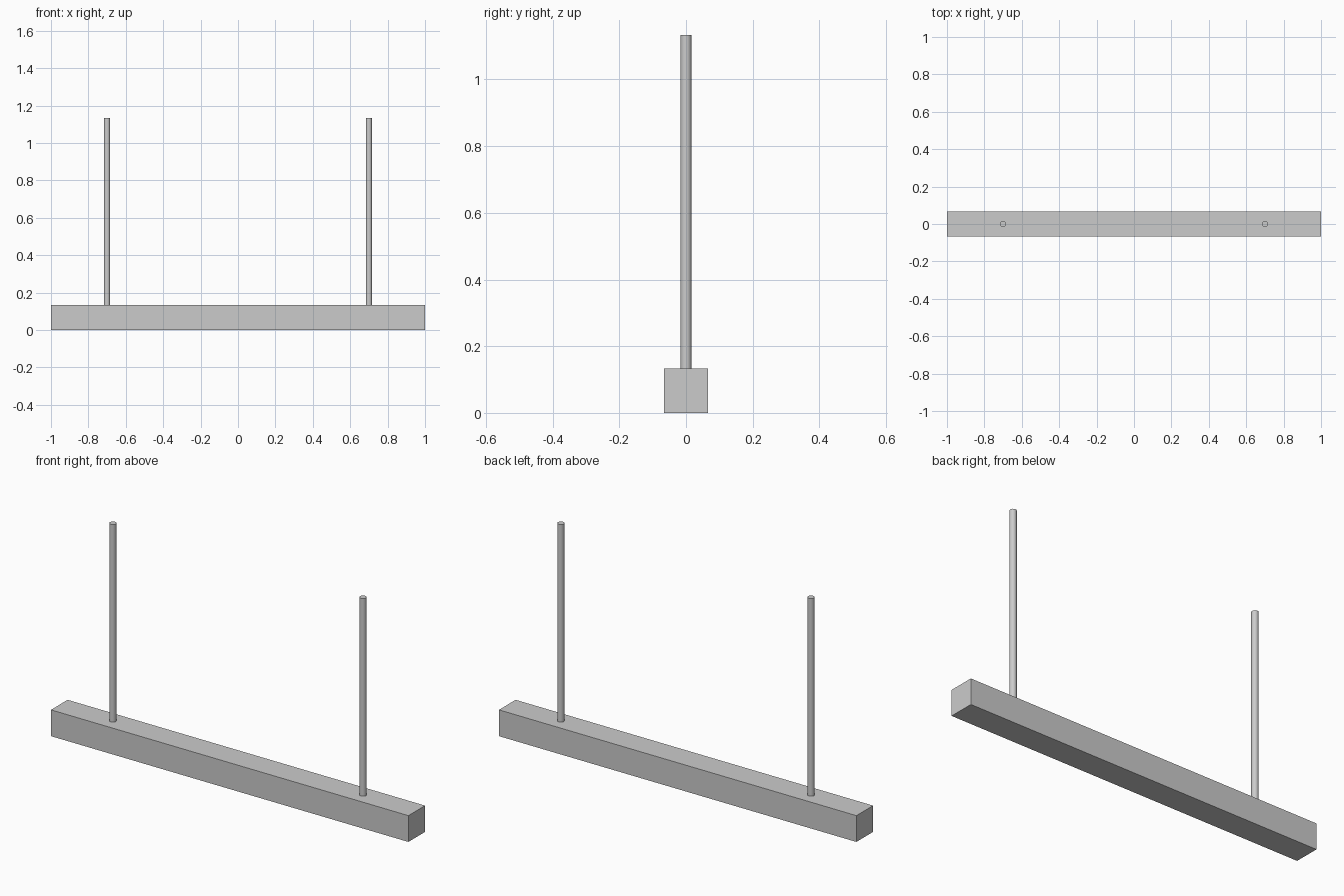
import bpy

if "Cube" in bpy.data.objects:
    bpy.data.objects.remove(bpy.data.objects["Cube"])

BEAM = 0.133      # square section of the lamp housing
ROD_R = 0.0165
ROD_LEN = 1.0

# Long square housing
bpy.ops.mesh.primitive_cube_add(size=1, location=(0, 0, BEAM / 2))
housing = bpy.context.object
housing.name = "lamp_housing"
housing.scale = (2, BEAM, BEAM)
bpy.ops.object.transform_apply(location=False, rotation=False, scale=True)

# Two suspension rods standing on the housing
for side, x in (("left", -0.70), ("right", 0.70)):
    bpy.ops.mesh.primitive_cylinder_add(
        vertices=32, radius=ROD_R, depth=ROD_LEN,
        location=(x, 0, BEAM + ROD_LEN / 2))
    bpy.context.object.name = f"suspension_rod_{side}"
    bpy.ops.object.shade_smooth_by_angle()
